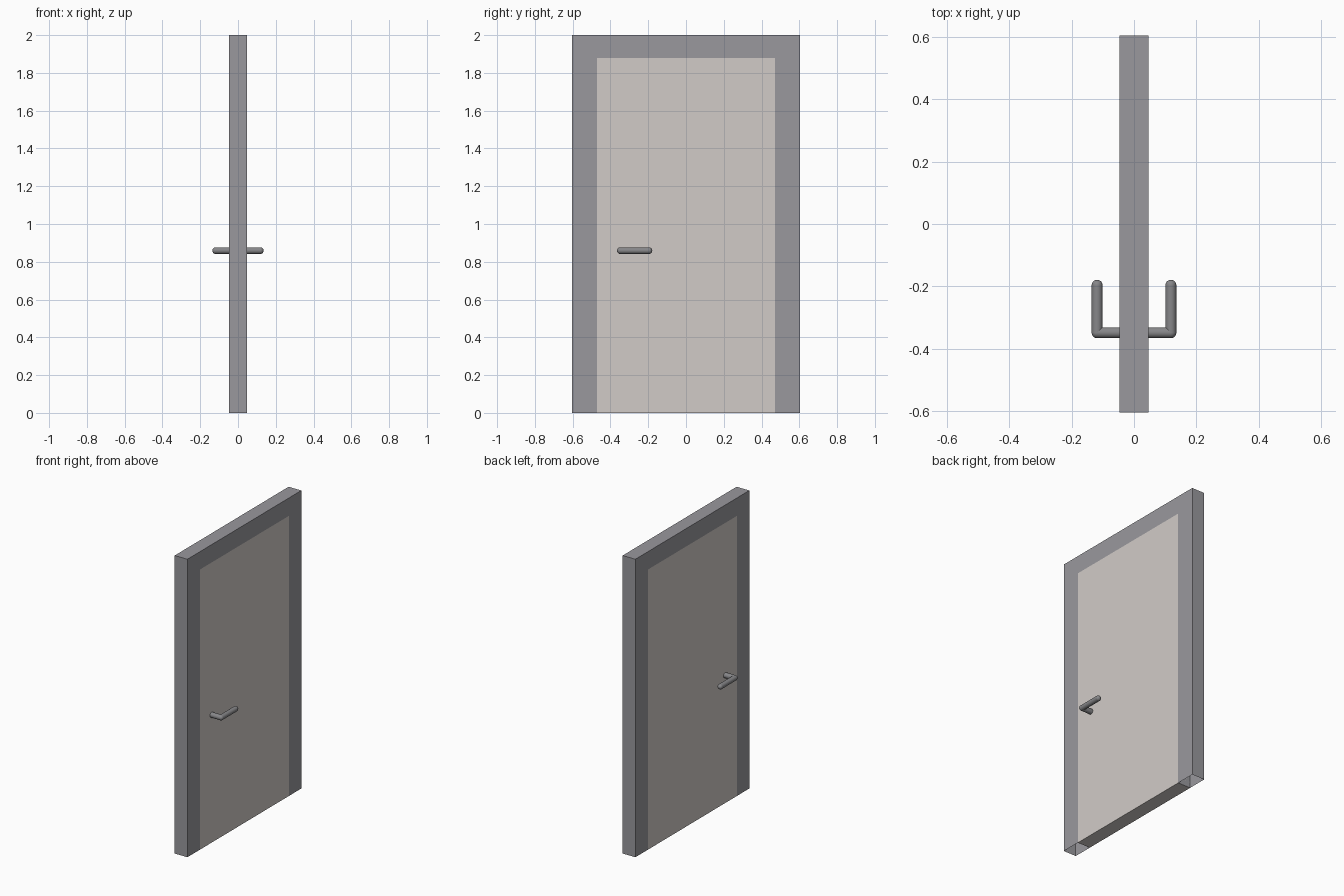
import bpy, bmesh
from mathutils import Matrix, Vector

if "Cube" in bpy.data.objects:
    bpy.data.objects.remove(bpy.data.objects["Cube"])


def material(name, rgb):
    m = bpy.data.materials.new(name)
    m.diffuse_color = (*rgb, 1)
    m.use_nodes = True
    m.node_tree.nodes["Principled BSDF"].inputs["Base Color"].default_value = m.diffuse_color
    return m


frame_mat = material("frame_grey", (0.32, 0.315, 0.34))
panel_mat = material("panel_beige", (0.64, 0.60, 0.575))
metal_mat = material("handle_metal", (0.24, 0.24, 0.25))

T = 0.047            # half thickness
W, H = 0.604, 2.0    # outer half width, height
w, h = 0.472, 1.88   # panel half width, height
R = 0.0175           # handle radius


def finish(name, bm, mat, smooth=False):
    me = bpy.data.meshes.new(name)
    bm.to_mesh(me)
    bm.free()
    ob = bpy.data.objects.new(name, me)
    bpy.context.collection.objects.link(ob)
    me.materials.append(mat)
    if smooth:
        bpy.ops.object.select_all(action='DESELECT')
        ob.select_set(True)
        bpy.context.view_layer.objects.active = ob
        bpy.ops.object.shade_smooth_by_angle()
    return ob


def slab(outline):
    """Extrude a y-z outline through the door thickness."""
    bm = bmesh.new()
    face = bm.faces.new([bm.verts.new((-T, y, z)) for y, z in outline])
    new = bmesh.ops.extrude_face_region(bm, geom=[face], use_keep_orig=True)
    verts = [v for v in new["geom"] if isinstance(v, bmesh.types.BMVert)]
    bmesh.ops.translate(bm, verts=verts, vec=(2 * T, 0, 0))
    bmesh.ops.recalc_face_normals(bm, faces=bm.faces)
    return bm


# Door frame: hollow surround, open underneath
bm = slab([(-W, 0), (-W, H), (W, H), (W, 0), (w, 0), (w, h), (-w, h), (-w, 0)])
bmesh.ops.delete(bm, geom=[f for f in bm.faces if f.calc_center_median().z < 0.001],
                 context='FACES_ONLY')
finish("door_frame", bm, frame_mat)

# Door panel, flush with the frame
finish("door_panel", slab([(-w, 0), (-w, h), (w, h), (w, 0)]), panel_mat)


def rod(bm, a, b):
    a, b = Vector(a), Vector(b)
    d = b - a
    mat = Matrix.Translation((a + b) / 2) @ d.to_track_quat('Z', 'Y').to_matrix().to_4x4()
    bmesh.ops.create_cone(bm, cap_ends=False, segments=24, radius1=R, radius2=R,
                          depth=d.length, matrix=mat)


# Lever handles, one on each side
for side, name in ((1, "handle_right"), (-1, "handle_left")):
    root, elbow, tip = [(side * x, y, 0.859) for x, y in
                        ((T - 0.005, -0.348), (0.118, -0.348), (0.118, -0.196))]
    bm = bmesh.new()
    rod(bm, root, elbow)
    rod(bm, elbow, tip)
    for p in (elbow, tip):
        bmesh.ops.create_uvsphere(bm, u_segments=24, v_segments=12, radius=R,
                                  matrix=Matrix.Translation(p))
    finish(name, bm, metal_mat, smooth=True)
